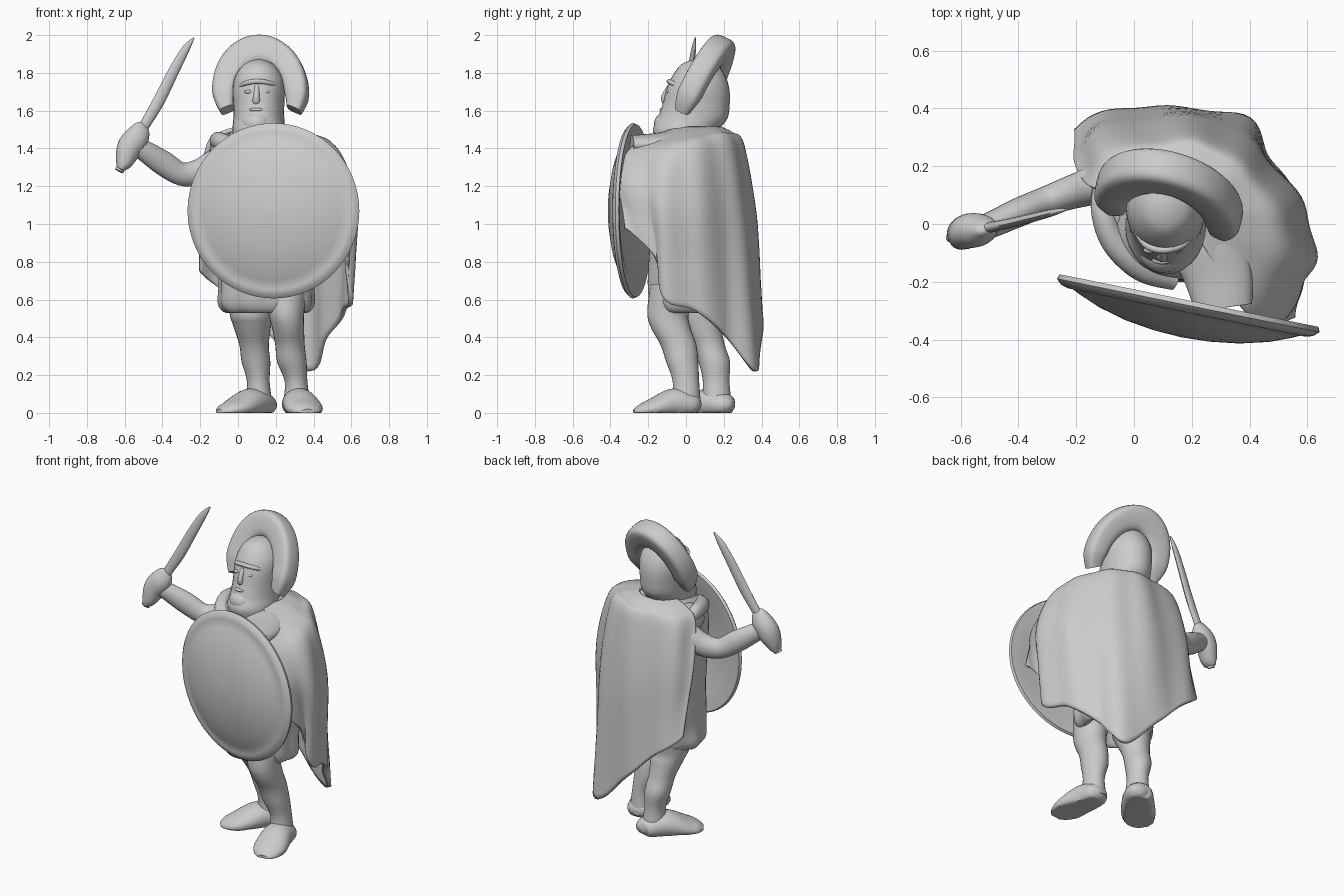
import bpy, bmesh, math
from mathutils import Vector, Matrix

TAU = math.tau


def spline(pts, n=5):
    """Catmull-Rom through tuples of any length."""
    out = []
    for i in range(len(pts) - 1):
        p0, p1, p2 = pts[max(i - 1, 0)], pts[i], pts[i + 1]
        p3 = pts[min(i + 2, len(pts) - 1)]
        for k in range(n):
            t = k / n
            out.append(tuple(
                0.5 * (2 * b + (c - a) * t + (2 * a - 5 * b + 4 * c - d) * t * t
                       + (3 * b - a - 3 * c + d) * t ** 3)
                for a, b, c, d in zip(p0, p1, p2, p3)))
    return out + [tuple(pts[-1])]


def grid(name, rows, closed=True, angle=50):
    """Skin a list of point rows into one mesh object."""
    bm = bmesh.new()
    vs = [[bm.verts.new(p) for p in r] for r in rows]
    n = len(rows[0])
    for a, b in zip(vs, vs[1:]):
        for j in range(n if closed else n - 1):
            k = (j + 1) % n
            bm.faces.new((a[j], a[k], b[k], b[j]))
    if closed:
        bm.faces.new(vs[0][::-1])
        bm.faces.new(vs[-1])
    bmesh.ops.remove_doubles(bm, verts=bm.verts, dist=0.0004)
    bmesh.ops.recalc_face_normals(bm, faces=bm.faces)
    me = bpy.data.meshes.new(name)
    bm.to_mesh(me)
    bm.free()
    ob = bpy.data.objects.new(name, me)
    bpy.context.collection.objects.link(ob)
    bpy.ops.object.select_all(action='DESELECT')
    ob.select_set(True)
    bpy.context.view_layer.objects.active = ob
    bpy.ops.object.shade_smooth_by_angle(angle=math.radians(angle))
    return ob


def tube(name, pts, level=False, sides=28, flute=None, floor=False):
    """Elliptical tube through (x, y, z, ra, rb); level keeps rings horizontal."""
    d = spline(pts)
    rows = []
    for i, p in enumerate(d):
        t = Vector(d[min(i + 1, len(d) - 1)][:3]) - Vector(d[max(i - 1, 0)][:3])
        s, u = Vector((1, 0, 0)), Vector((0, 1, 0))
        if not level:
            s = t.normalized().cross(Vector((0, 0, 1))).normalized()
            u = s.cross(t.normalized())
        ring = []
        for j in range(sides):
            a = TAU * j / sides
            f = flute(p[2], a) if flute else 1
            q = Vector(p[:3]) + (s * p[3] * math.cos(a) + u * p[4] * math.sin(a)) * f
            if floor:
                q.z = max(q.z, 0)
            ring.append(q)
        rows.append(ring)
    return grid(name, rows)


def blob(name, loc, scale):
    bpy.ops.mesh.primitive_uv_sphere_add(segments=20, ring_count=12, radius=1, location=loc)
    ob = bpy.context.object
    ob.name, ob.scale = name, scale
    bpy.ops.object.shade_smooth()


# Legs: bulging knee, calf, thin ankle
tube("right_leg", [(.08, .08, .68, .13, .13), (.07, .06, .53, .115, .115), (.075, .08, .46, .1, .105),
                   (.085, .12, .36, .078, .085), (.095, .15, .27, .076, .083), (.108, .16, .16, .06, .07),
                   (.11, .165, .03, .075, .08)], True)
tube("left_leg", [(.25, -.06, .68, .12, .13), (.255, -.095, .53, .095, .11), (.265, -.08, .45, .085, .105),
                  (.275, -.04, .36, .078, .095), (.285, -.02, .27, .078, .085), (.308, 0, .16, .06, .07),
                  (.31, 0, .03, .075, .08)], True)
tube("right_foot", [(.155, .25, .03, .03, .02), (.14, .215, .04, .075, .06), (.07, .12, .05, .095, .08),
                    (-.01, .03, .025, .1, .055), (-.07, -.015, .01, .075, .035), (-.1, -.035, .005, .03, .015)], floor=True)
tube("left_foot", [(.305, .075, .03, .03, .02), (.31, .04, .04, .075, .06), (.325, -.06, .05, .09, .08),
                   (.35, -.17, .025, .1, .055), (.365, -.24, .01, .075, .035), (.37, -.275, .005, .035, .015)], floor=True)


# Tunic: boxy chest, softly pleated skirt, filling the cape behind
def drape(z, a):
    skirt = max(0, min(1, (1.0 - z) / .4))
    return 1 + .03 * skirt * math.sin(9 * a) + .1 * (1 - skirt) * math.sin(2 * a) ** 2


tube("tunic", [(.15, .0, .6, .13, .1), (.15, .0, .53, .2, .15), (.15, .0, .57, .25, .19),
               (.15, .0, .67, .25, .205), (.15, .02, .8, .25, .22), (.16, .03, .95, .26, .22),
               (.17, .03, 1.15, .28, .225), (.16, .03, 1.33, .28, .22),
               (.14, .03, 1.42, .23, .2), (.12, .05, 1.49, .15, .15), (.12, .05, 1.52, .1, .1)], True, 54, drape)

# Raised sword arm
tube("right_arm", [(.03, .13, 1.35, .09, .1), (-.1, .14, 1.32, .075, .085), (-.2, .115, 1.275, .06, .072),
                   (-.3, .08, 1.265, .052, .062), (-.4, .04, 1.325, .05, .066), (-.5, -.005, 1.39, .045, .055),
                   (-.55, -.02, 1.41, .045, .05)])
tube("right_fist", [(-.625, -.045, 1.29, .035, .02), (-.605, -.04, 1.325, .05, .045), (-.575, -.025, 1.4, .06, .068),
                    (-.535, -.02, 1.46, .055, .066), (-.51, -.015, 1.51, .03, .045), (-.5, -.01, 1.53, .01, .02)])
tube("sword", [(-.63, -.045, 1.28, .02, .025), (-.55, -.02, 1.43, .02, .025), (-.49, -.01, 1.53, .018, .028),
               (-.42, .005, 1.65, .017, .032), (-.34, .025, 1.81, .015, .029), (-.28, .04, 1.92, .012, .022),
               (-.235, .05, 1.985, .004, .005)], sides=12)

# Shield arm under the cape
tube("left_arm", [(.3, .05, 1.36, .09, .09), (.42, .03, 1.25, .085, .085), (.45, -.02, 1.08, .075, .075),
                  (.42, -.13, 1.02, .065, .065), (.3, -.22, 1.03, .06, .06), (.24, -.25, 1.04, .05, .05)])

# Domed round shield with a soft rim: profile of (radius, forward depth)
profile = [(.001, .125), (.1, .12), (.2, .106), (.3, .08), (.37, .052), (.405, .036), (.42, .037), (.445, .03),
           (.464, .012), (.457, -.005), (.42, .0), (.36, .01), (.2, .05), (.001, .065)]
turn = Matrix.Translation((.19, -.27, 1.07)) @ Matrix.Rotation(math.radians(-11.5), 4, 'Z')
grid("shield", [[turn @ Vector((r * math.cos(TAU * j / 64), -d, r * math.sin(TAU * j / 64)))
                 for j in range(64)] for r, d in profile])

# Cape: each column is shoulder point + hem point + outward bulge, from the free edge round to the shield
columns = spline([
    (-.15, .13, 1.42, -.21, .32, .75, .03), (-.1, .24, 1.41, -.06, .39, .63, .03),
    (.1, .29, 1.41, .15, .39, .43, .03), (.26, .28, 1.41, .375, .365, .22, .025),
    (.38, .2, 1.42, .47, .22, .4, .035), (.48, .08, 1.4, .565, .05, .54, .055),
    (.53, -.05, 1.38, .59, -.11, .6, .065), (.49, -.19, 1.36, .575, -.17, .84, .06),
    (.38, -.3, 1.38, .55, -.33, .98, .05)], 8)
cape = []
for i, c in enumerate(columns):
    sh, hem, bulge = Vector(c[:3]), Vector(c[3:6]), c[6]
    out = Vector((sh.x - .13, sh.y - .06, 0)).normalized()
    neck = Vector((.13 + .13 * out.x, .07 + .11 * out.y, 1.505))
    mid = sh.lerp(hem, .35) + out * bulge
    low = sh.lerp(hem, .72) + out * bulge * .5
    col = spline([tuple(v) for v in (neck, sh.lerp(neck, .45) + Vector((0, 0, .022)), sh, mid, low, hem)], 6)
    n = len(col) - 1
    cape.append([Vector(p) + out * .008 * math.sin(i * .6 + 5 * k / n) * min(1, 2 * k / n)
                 for k, p in enumerate(col)])
ob = grid("cape", cape, closed=False)
m = ob.modifiers.new("thickness", 'SOLIDIFY')
m.thickness, m.offset = .024, 0

# Bunched cape over the sword shoulder and across to the shield
blob("right_shoulder", (-.05, .08, 1.385), (.1, .14, .095))
tube("cape_collar", [(-.1, .16, 1.4, .03, .03), (-.11, .06, 1.44, .04, .045), (-.07, -.06, 1.43, .045, .045),
                     (.03, -.15, 1.39, .05, .045), (.14, -.2, 1.34, .03, .03)])
tube("cape_front", [(.2, .04, 1.42, .12, .07), (.25, -.06, 1.425, .13, .07), (.29, -.17, 1.42, .12, .06),
                    (.31, -.29, 1.42, .1, .05)])

# Head, beard and close-fitting helmet
tube("head", [(.11, -.01, 1.44, .14, .15), (.11, .0, 1.5, .14, .175), (.11, .035, 1.56, .135, .185),
              (.11, .053, 1.63, .135, .178), (.11, .063, 1.71, .138, .167), (.11, .068, 1.78, .126, .142),
              (.11, .07, 1.84, .085, .1), (.11, .07, 1.865, .04, .05), (.11, .07, 1.872, .005, .005)], True)
tube("helmet_brow", [(.0, -.008, 1.72, .01, .01), (.04, -.07, 1.745, .013, .013), (.1, -.09, 1.755, .013, .013),
                     (.17, -.07, 1.745, .013, .013), (.22, -.008, 1.72, .01, .01)], sides=12)
tube("nose", [(.1, -.088, 1.735, .012, .01), (.098, -.112, 1.68, .016, .018), (.097, -.112, 1.645, .02, .016),
              (.097, -.11, 1.632, .008, .008)], True, 12)
for side, x in (("right", .055), ("left", .145)):
    blob(side + "_eye", (x, -.09, 1.7), (.022, .012, .01))
blob("mouth", (.097, -.125, 1.605), (.036, .015, .01))
blob("beard", (.1, -.085, 1.53), (.085, .085, .07))

# Transverse helmet crest leaning back, filled in down to the helmet
A = Vector((.976, -.22, 0))
U = Vector((0, .43, .903))
N = A.cross(U).normalized()
crest = []
for i in range(41):
    a = math.radians(-24 + 228 * i / 40)
    end = min(1, .65 + .1 * min(i, 40 - i))
    inner = .07 + .035 * max(0, math.sin(a))
    radial = A * math.cos(a) + U * math.sin(a)
    base = Vector((.12, .07, 1.70)) + A * .202 * math.cos(a) + U * .263 * math.sin(a)
    ring = []
    for j in range(24):
        t = TAU * j / 24
        c, s = math.cos(t), math.sin(t)
        ring.append(base + radial * (.057 if c > 0 else inner) * end * math.copysign(abs(c) ** .6, c)
                    + N * .064 * end * math.copysign(abs(s) ** .6, s))
    crest.append(ring)
grid("helmet_crest", crest)
